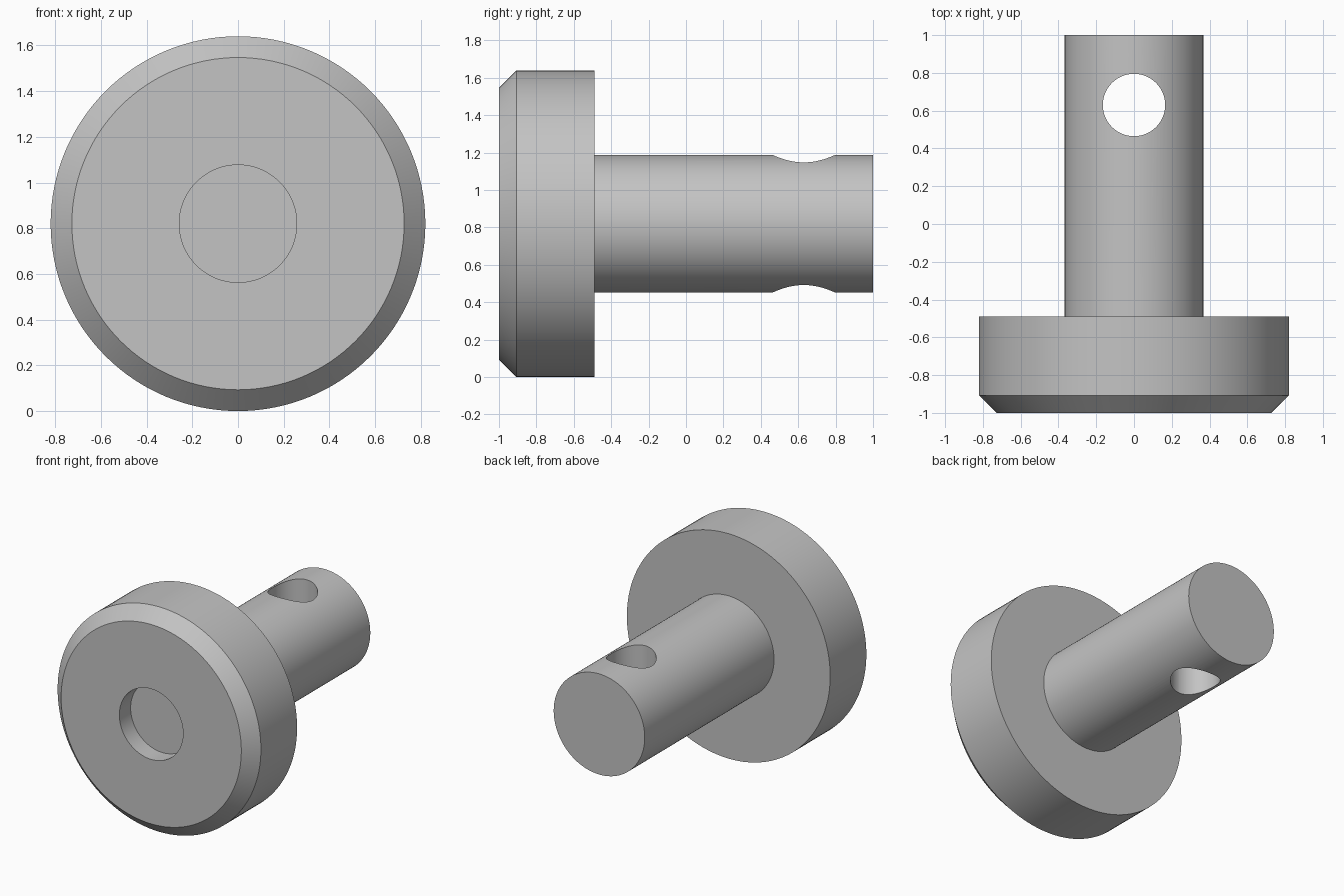
import bpy
import bmesh
import math
from mathutils import Matrix, Vector

SEGMENTS = 128
AXIS_Z = 0.82

cube = bpy.data.objects.get("Cube")
if cube:
    bpy.data.objects.remove(cube, do_unlink=True)

# Plain grey metal
grey = bpy.data.materials.new("grey metal")
grey.use_nodes = True
grey.diffuse_color = (0.55, 0.55, 0.55, 1)
grey.node_tree.nodes["Principled BSDF"].inputs["Base Color"].default_value = grey.diffuse_color


def add_object(name, bm):
    bmesh.ops.recalc_face_normals(bm, faces=bm.faces)
    mesh = bpy.data.meshes.new(name)
    bm.to_mesh(mesh)
    bm.free()
    mesh.materials.append(grey)
    obj = bpy.data.objects.new(name, mesh)
    bpy.context.collection.objects.link(obj)
    return obj


def lathe(name, profile):
    """Turn (radius, y) points about the horizontal axis."""
    bm = bmesh.new()
    verts = [bm.verts.new((r, y, AXIS_Z)) for r, y in profile]
    edges = [bm.edges.new(pair) for pair in zip(verts, verts[1:])]
    bmesh.ops.spin(bm, geom=verts + edges, cent=(0, 0, AXIS_Z), axis=(0, 1, 0),
                   angle=math.tau, steps=SEGMENTS)
    bmesh.ops.remove_doubles(bm, verts=bm.verts, dist=0.0005)
    return add_object(name, bm)


# Chamfered head with a shallow round recess, and the shaft behind it
pin = lathe("headed_pin", [
    (0, -0.87), (0.257, -0.87), (0.257, -1), (0.727, -1), (0.82, -0.907),
    (0.82, -0.49), (0.367, -0.49), (0.367, 1), (0, 1)])

# Vertical cross hole near the end of the shaft
bm = bmesh.new()
bmesh.ops.create_cone(bm, cap_ends=True, segments=64, radius1=0.165, radius2=0.165, depth=1,
                      matrix=Matrix.Translation(Vector((0, 0.63, AXIS_Z))))
cutter = add_object("cross_hole_cutter", bm)
cutter.hide_render = True

cut = pin.modifiers.new("cross hole", 'BOOLEAN')
cut.operation = 'DIFFERENCE'
cut.solver = 'EXACT'
cut.object = cutter

bpy.ops.object.select_all(action='DESELECT')
pin.select_set(True)
bpy.context.view_layer.objects.active = pin
bpy.ops.object.modifier_apply(modifier=cut.name)
bpy.data.objects.remove(cutter, do_unlink=True)
bpy.ops.object.shade_smooth_by_angle(angle=math.radians(30))
